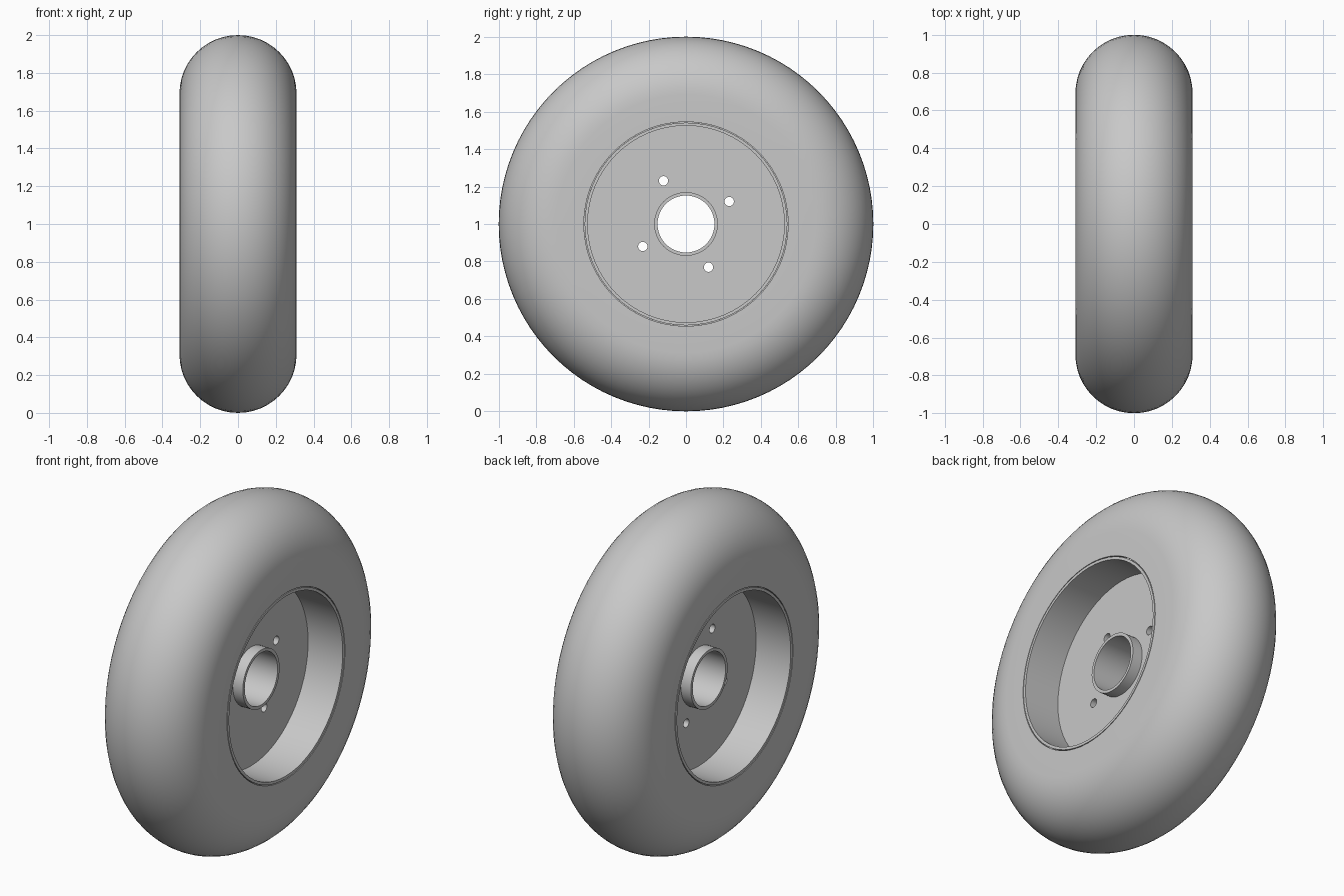
import bpy, bmesh, math
from mathutils import Matrix, Vector

cube = bpy.data.objects.get("Cube")
if cube:
    bpy.data.objects.remove(cube, do_unlink=True)

AXLE = Vector((0, 0, 1))
HALF_WIDTH = 0.31
SEAT = 0.545       # inner radius of the tyre

grey = bpy.data.materials.new("plain grey")
grey.use_nodes = True
colour = (0.58, 0.58, 0.58, 1)
grey.diffuse_color = colour
grey.node_tree.nodes["Principled BSDF"].inputs["Base Color"].default_value = colour


def finish(name, bm):
    bmesh.ops.recalc_face_normals(bm, faces=bm.faces)
    mesh = bpy.data.meshes.new(name)
    bm.to_mesh(mesh)
    bm.free()
    mesh.materials.append(grey)
    obj = bpy.data.objects.new(name, mesh)
    obj.location = AXLE
    bpy.context.collection.objects.link(obj)
    return obj


def lathe(name, profile, steps):
    """Spin a closed profile of (x, radius) points around the axle."""
    bm = bmesh.new()
    verts = [bm.verts.new((x, 0, r)) for x, r in profile]
    edges = [bm.edges.new((a, b)) for a, b in zip(verts, verts[1:] + verts[:1])]
    bmesh.ops.spin(bm, geom=verts + edges, cent=(0, 0, 0), axis=(1, 0, 0),
                   angle=math.tau, steps=steps, use_merge=True)
    bmesh.ops.remove_doubles(bm, verts=bm.verts, dist=1e-5)
    return finish(name, bm)


def ring(name, half, inner, outer, steps):
    return lathe(name, [(-half, inner), (half, inner), (half, outer), (-half, outer)], steps)


def smooth(obj):
    bpy.ops.object.select_all(action='DESELECT')
    obj.select_set(True)
    bpy.context.view_layer.objects.active = obj
    bpy.ops.object.shade_smooth_by_angle(angle=math.radians(30))


# Tyre: flat side walls and a half-round tread
arc = [math.pi * i / 24 for i in range(25)]
tread = [(HALF_WIDTH * math.cos(a), 1 - HALF_WIDTH + HALF_WIDTH * math.sin(a)) for a in arc]
tyre = lathe("tyre", [(HALF_WIDTH, SEAT)] + tread + [(-HALF_WIDTH, SEAT)], 96)

# Rim: thin barrel with a narrow groove against the tyre at each lip
half_rim = [(HALF_WIDTH, 0.525), (HALF_WIDTH, 0.541), (0.295, 0.541), (0.295, SEAT)]
rim = lathe("rim", half_rim + [(-x, r) for x, r in reversed(half_rim)], 64)

# Hub: open tube through the centre
hub = ring("hub", 0.15, 0.152, 0.17, 48)

# Wheel disc with four bolt holes
disc = ring("wheel_disc", 0.086, 0.16, 0.53, 64)
bm = bmesh.new()
for i in range(4):
    angle = math.radians(27.5 + 90 * i)
    place = (Matrix.Translation((0, 0.26 * math.cos(angle), 0.26 * math.sin(angle)))
             @ Matrix.Rotation(math.pi / 2, 4, 'Y'))
    bmesh.ops.create_cone(bm, cap_ends=True, segments=24, radius1=0.025,
                          radius2=0.025, depth=0.4, matrix=place)
cutter = finish("bolt_hole_cutter", bm)
cutter.hide_render = True
cut = disc.modifiers.new("bolt holes", 'BOOLEAN')
cut.operation = 'DIFFERENCE'
cut.solver = 'EXACT'
cut.object = cutter
bpy.context.view_layer.objects.active = disc
bpy.ops.object.modifier_apply(modifier=cut.name)
bpy.data.objects.remove(cutter, do_unlink=True)

for part in (tyre, rim, hub, disc):
    smooth(part)
